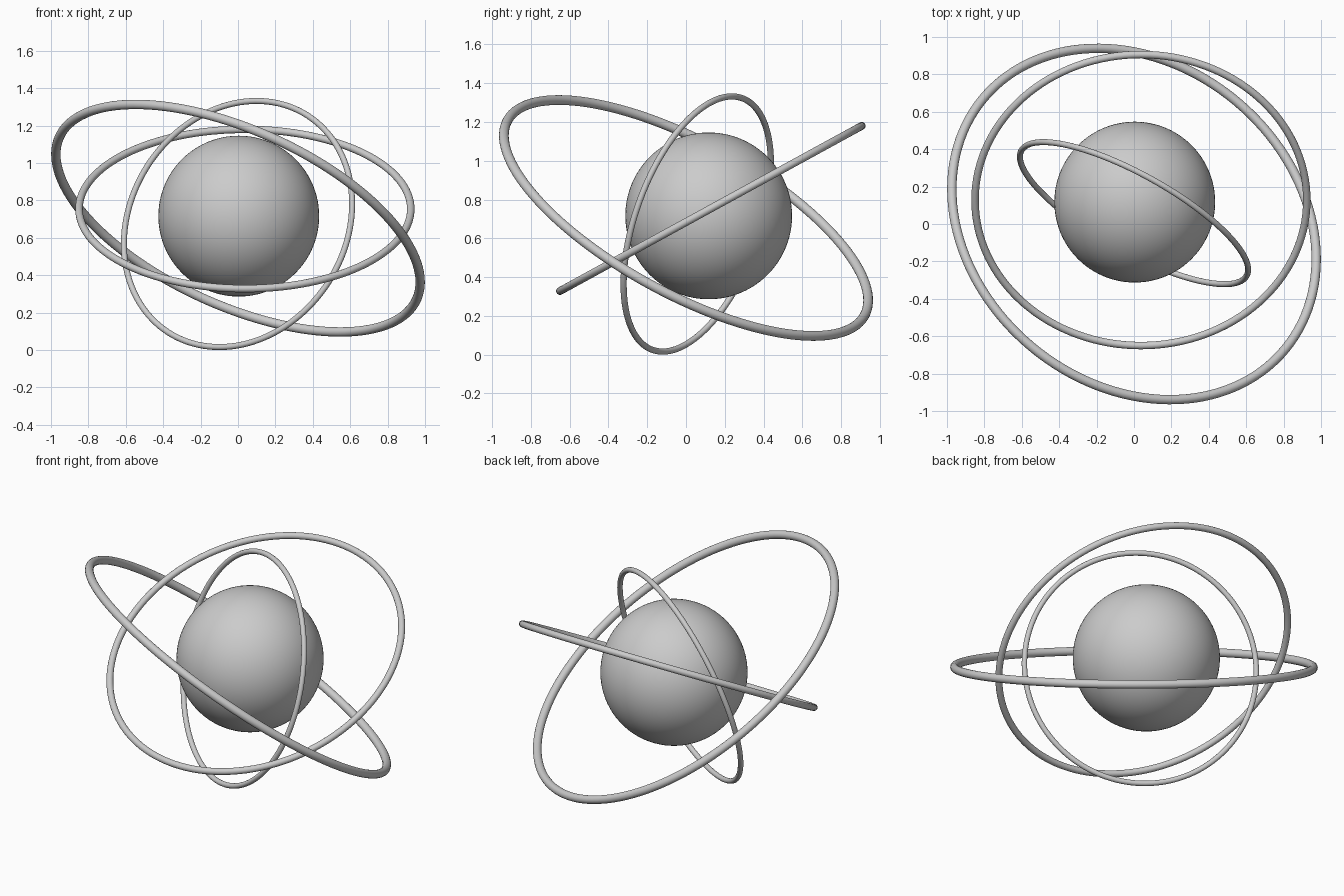
import bpy
from mathutils import Vector

if "Cube" in bpy.data.objects:
    bpy.data.objects.remove(bpy.data.objects["Cube"])


def ring(name, centre, normal, radius, tube):
    # Round tube ring whose axis points along the normal
    rot = Vector(normal).to_track_quat('Z', 'Y').to_euler()
    bpy.ops.mesh.primitive_torus_add(
        location=centre, rotation=rot, major_radius=radius, minor_radius=tube,
        major_segments=128, minor_segments=20)
    obj = bpy.context.object
    obj.name = name
    bpy.ops.object.shade_smooth()
    return obj


# Central ball
bpy.ops.mesh.primitive_uv_sphere_add(
    segments=96, ring_count=48, radius=0.43, location=(0.004, 0.117, 0.716))
bpy.context.object.name = "core_sphere"
bpy.ops.object.shade_smooth()

# Three tilted orbit rings
ring("outer_ring", (0, 0, 0.705), (0.371, 0.445, 0.814), 1.049, 0.025)
ring("middle_ring", (0.037, 0.128, 0.754), (0, -0.48, 0.877), 0.887, 0.020)
ring("inner_ring", (0, 0.058, 0.674), (0.465, 0.835, -0.297), 0.689, 0.016)
